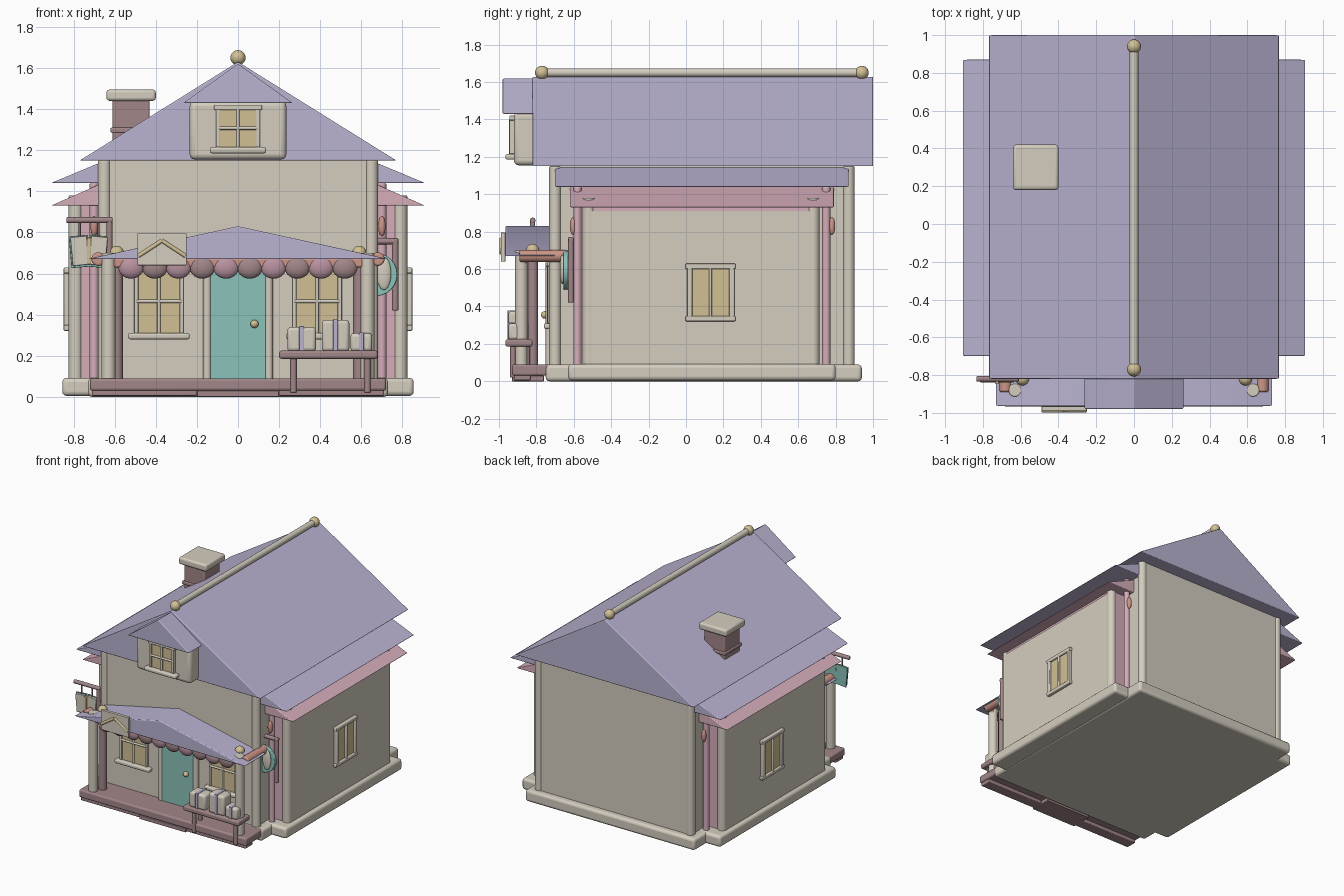
import bpy, math
from mathutils import Vector

old = bpy.data.objects.get("Cube")
if old:
    bpy.data.objects.remove(old, do_unlink=True)


def material(name, r, g, b):
    m = bpy.data.materials.new(name)
    m.use_nodes = True
    m.diffuse_color = (r, g, b, 1)
    m.node_tree.nodes["Principled BSDF"].inputs["Base Color"].default_value = (r, g, b, 1)
    return m


cream = material("cream", .66, .61, .52)
lavender = material("lavender", .49, .45, .64)
pink = material("pink", .67, .42, .49)
teal = material("teal", .26, .54, .49)
mauve = material("mauve_wood", .36, .24, .25)
gold = material("gold", .64, .53, .30)
salmon = material("salmon", .60, .30, .24)
rose = material("rose", .48, .29, .35)


def finish(ob, name, mat, bevel=0):
    ob.name = name
    ob.data.materials.append(mat)
    bpy.ops.object.select_all(action='DESELECT')
    ob.select_set(True)
    bpy.context.view_layer.objects.active = ob
    if bevel:
        mod = ob.modifiers.new("rounded", 'BEVEL')
        mod.width, mod.segments = bevel, 3
    bpy.ops.object.shade_smooth_by_angle(angle=math.radians(40))
    return ob


def box(name, mat, xs, ys, zs, bevel=.006, tilt=0):
    spans = (xs, ys, zs)
    bpy.ops.mesh.primitive_cube_add(size=1, location=[sum(s) / 2 for s in spans])
    ob = bpy.context.object
    for v in ob.data.vertices:
        v.co = [c * (s[1] - s[0]) for c, s in zip(v.co, spans)]
    ob.rotation_euler.y = tilt
    return finish(ob, name, mat, bevel)


def rod(name, mat, start, end, r, bevel=.006):
    a, b = Vector(start), Vector(end)
    bpy.ops.mesh.primitive_cylinder_add(vertices=24, radius=r, depth=(b - a).length, location=(a + b) / 2)
    ob = bpy.context.object
    ob.rotation_euler = (b - a).to_track_quat('Z', 'Y').to_euler()
    return finish(ob, name, mat, bevel)


def ball(name, mat, centre, radii):
    bpy.ops.mesh.primitive_uv_sphere_add(segments=24, ring_count=14, radius=1, location=centre)
    ob = bpy.context.object
    for v in ob.data.vertices:
        v.co = [c * r for c, r in zip(v.co, radii)]
    return finish(ob, name, mat)


def gable(name, mat, half, ys, eave, ridge, bevel=.006):
    """Solid triangular roof running front to back."""
    verts = [(x, y, z) for y in ys for x, z in ((-half, eave), (half, eave), (0, ridge))]
    faces = [(0, 1, 2), (5, 4, 3), (0, 3, 4, 1), (1, 4, 5, 2), (2, 5, 3, 0)]
    mesh = bpy.data.meshes.new(name)
    mesh.from_pydata(verts, [], faces)
    ob = bpy.data.objects.new(name, mesh)
    bpy.context.collection.objects.link(ob)
    return finish(ob, name, mat, bevel)


def window(name, x, y, zs, half):
    """Front-facing window with gold pane, frame, bars and sill."""
    low, high = zs
    mid = (low + high) / 2
    box(name + "_pane", gold, (x - half, x + half), (y - .01, y + .02), zs, 0)
    for s in (-1, 1):
        e = x + s * half
        box(name + "_jamb", cream, (e - .01, e + .01), (y - .02, y + .02), zs, .004)
    box(name + "_head", cream, (x - half - .02, x + half + .02), (y - .02, y + .02), (high - .005, high + .02))
    box(name + "_sill", cream, (x - half - .04, x + half + .04), (y - .04, y + .02), (low - .03, low), .01)
    rod(name + "_upright", cream, (x, y - .014, low), (x, y - .014, high), .008, 0)
    rod(name + "_crossbar", cream, (x - half, y - .014, mid), (x + half, y - .014, mid), .008, 0)


# Foundation and walls
box("main_foundation", cream, (-.73, .73), (-.75, .94), (0, .09), .02)
box("wing_foundation", cream, (-.855, .855), (-.63, .80), (.005, .092), .02)
box("main_walls", cream, (-.665, .665), (-.72, .89), (.05, 1.16), .01)
box("wing_walls", pink, (-.815, .815), (-.54, .70), (.05, .96), .01)

# Roofs
gable("main_roof", lavender, .77, (-.82, 1), 1.15, 1.63)
gable("lower_roof", lavender, .91, (-.70, .87), 1.04, 1.42)
gable("wing_roof", pink, .91, (-.62, .79), .93, 1.33)
rod("ridge_pole", cream, (0, -.77, 1.65), (0, .94, 1.65), .023)
for y in (-.77, .94):
    ball("ridge_finial", gold, (0, y, 1.65), (.037,) * 3)

# Side details, both wings
for s in (-1, 1):
    for y in (-.70, .87):
        rod("main_corner_column", cream, (s * .65, y, .05), (s * .65, y, 1.15), .032)
    for y, lamp in ((-.52, -.58), (.68, .75)):
        rod("wing_corner_column", cream, (s * .79, y, .06), (s * .79, y, .98), .034)
        rod("wing_inner_column", pink, (s * .70, lamp, .06), (s * .70, lamp, 1.04), .022)
        ball("wall_lamp", salmon, (s * .70, lamp * 1.04, .83), (.018, .018, .048))
    wall = sorted((s * .80, s * .823))
    box("wing_side_panel", cream, wall, (-.51, .67), (.08, .91), 0)
    box("side_pane", gold, sorted((s * .81, s * .832)), (.03, .235), (.34, .61), 0)
    frame = sorted((s * .81, s * .848))
    for y in (.02, .13, .245):
        w = .008 if y == .13 else .014
        box("side_window_post", cream, frame, (y - w, y + w), (.34, .61))
    for z in (.335, .615):
        box("side_window_rail", cream, frame, (-.003, .265), (z - .014, z + .014))

# Front door and windows
box("door", teal, (-.135, .135), (-.745, -.70), (.08, .61), .004)
ball("door_knob", gold, (.08, -.755, .355), (.02,) * 3)
for s in (-1, 1):
    rod("door_post", cream, (s * .15, -.73, .08), (s * .15, -.73, .64), .02)
    window("front_window", s * .385, -.72, (.31, .62), .11)
box("door_lintel", cream, (-.17, .17), (-.75, -.70), (.61, .64))

# Porch
box("porch_floor", mauve, (-.72, .72), (-.93, -.70), (.03, .09), .012)
for s in (-1, 1):
    box("porch_joist", mauve, sorted((s * .2, s * .71)), (-.92, -.83), (.005, .035))
box("porch_step", mauve, (-.2, .2), (-.93, -.76), (0, .03), .004)
gable("porch_roof", lavender, .735, (-.965, -.70), .67, .83)
box("porch_beam", salmon, (-.66, .66), (-.90, -.85), (.63, .675), .01)
for s in (-1, 1):
    rod("porch_front_post", cream, (s * .63, -.88, .06), (s * .63, -.88, .70), .034)
    rod("porch_inner_post", mauve, (s * .59, -.82, .06), (s * .59, -.82, .65), .03)
    rod("porch_side_beam", salmon, (s * .68, -.89, .67), (s * .68, -.64, .67), .033, .01)
    ball("porch_finial", gold, (s * .59, -.82, .70), (.035,) * 3)
for i in range(10):
    ball("awning_scallop", mauve if i % 2 else rose, (-.52 + i * .1155, -.885, .63), (.062, .03, .055))

# Dormer
box("dormer_walls", cream, (-.235, .235), (-.92, -.5), (1.155, 1.44), .025)
gable("dormer_roof", lavender, .265, (-.98, -.3), 1.43, 1.62)
window("dormer_window", 0, -.925, (1.215, 1.40), .097)

# Chimney
box("chimney_stack", mauve, (-.61, -.43), (.205, .395), (1.2, 1.46), .01)
box("chimney_collar", mauve, (-.62, -.42), (.195, .405), (1.285, 1.31))
box("chimney_cap", cream, (-.64, -.40), (.18, .42), (1.44, 1.495), .015)

# Porch sign with chevron
box("porch_sign", cream, (-.49, -.25), (-.99, -.965), (.64, .795), .004)
for s in (-1, 1):
    rod("sign_chevron", gold, (-.37, -.988, .76), (-.37 + s * .115, -.988, .685), .01, 0)

# Hanging book sign
rod("book_bracket_arm", mauve, (-.835, -.82, .86), (-.61, -.82, .86), .015)
rod("book_bracket_post", mauve, (-.625, -.82, .66), (-.625, -.82, .87), .014)
for s in (-1, 1):
    x = -.725 + s * .045
    rod("book_hanger", mauve, (x, -.82, .76), (x, -.82, .86), .005, 0)
    box("book_cover", teal, (x - .047, x + .047), (-.82, -.808), (.63, .785), .003, s * .09)
    box("book_page", cream, (x - .04, x + .04), (-.838, -.815), (.64, .78), .004, s * .09)
box("book_spine", gold, (-.735, -.715), (-.845, -.81), (.645, .775), .003)

# Hanging round sign
rod("round_bracket_post", mauve, (.765, -.615, .42), (.765, -.615, .77), .016)
rod("round_bracket_arm", mauve, (.66, -.615, .757), (.78, -.615, .757), .015)
rod("round_sign", teal, (.67, -.655, .595), (.67, -.63, .595), .105, .005)
ball("round_sign_emblem", cream, (.71, -.66, .60), (.035, .015, .08))

# Bench with wrapped parcels
box("bench_seat", mauve, (.20, .68), (-.965, -.82), (.185, .225), .012)
for x in (.27, .63):
    for y in (-.925, -.85):
        rod("bench_leg", mauve, (x, y, .02), (x, y, .20), .016)
for x, half, top in ((.31, .07, .34), (.475, .067, .375), (.6, .053, .31)):
    box("parcel", cream, (x - half, x + half), (-.95, -.845), (.22, top), .018)
    box("parcel_ribbon", lavender, (x - .012, x + .012), (-.954, -.841), (.22, top + .004), .004)
